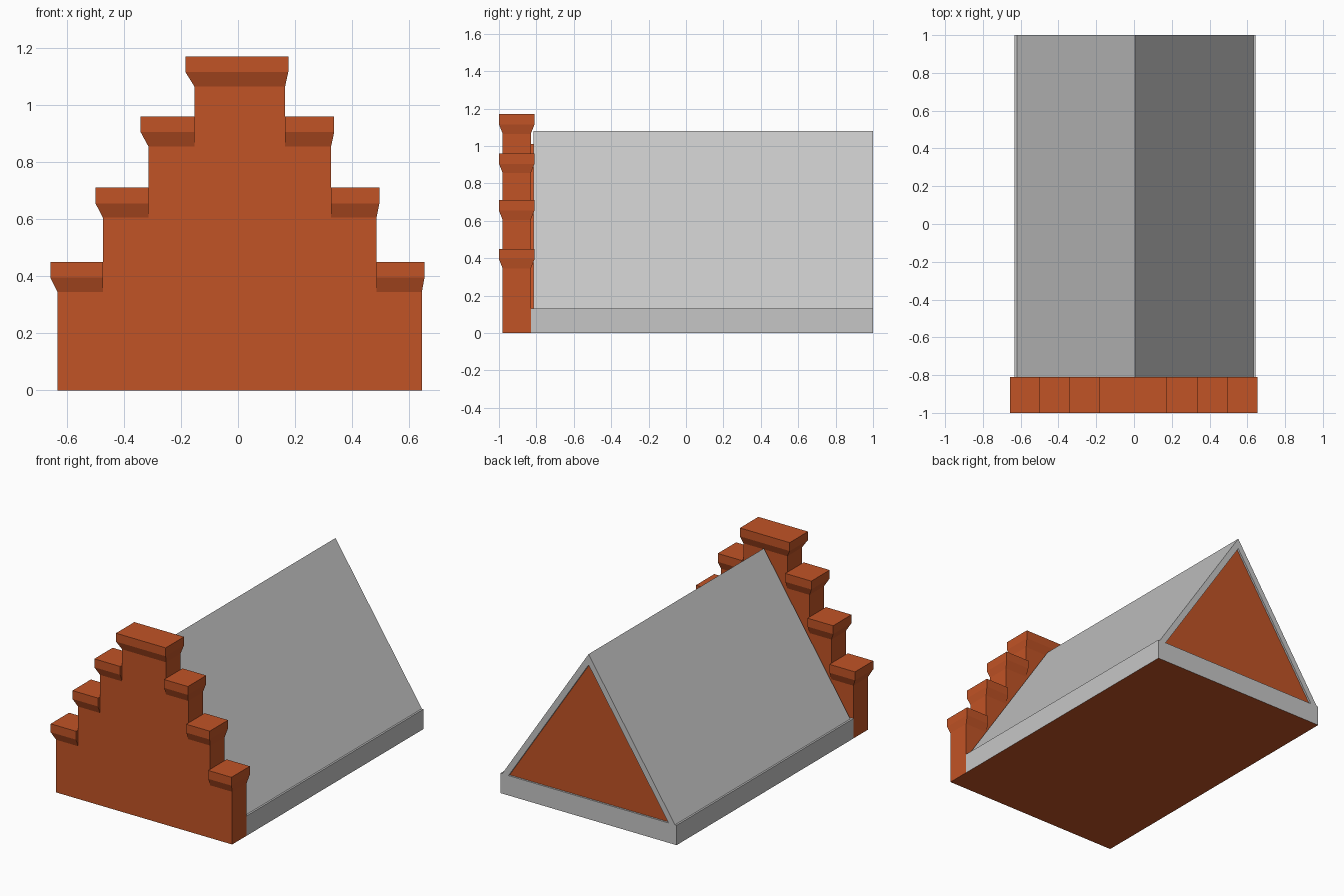
import bpy
import bmesh

cube = bpy.data.objects.get("Cube")
if cube:
    bpy.data.objects.remove(cube, do_unlink=True)


def material(name, color):
    m = bpy.data.materials.new(name)
    m.use_nodes = True
    m.diffuse_color = color
    m.node_tree.nodes["Principled BSDF"].inputs["Base Color"].default_value = color
    return m


BRICK = material("brick orange", (0.535, 0.087, 0.019, 1))
GREY = material("roof grey", (0.565, 0.565, 0.565, 1))


def finish(name, bm, *mats):
    bmesh.ops.recalc_face_normals(bm, faces=bm.faces)
    mesh = bpy.data.meshes.new(name)
    bm.to_mesh(mesh)
    bm.free()
    for m in mats:
        mesh.materials.append(m)
    obj = bpy.data.objects.new(name, mesh)
    bpy.context.collection.objects.link(obj)
    return obj


def extrude_profile(name, points, y0, y1, *mats):
    """Extrude an (x, z) outline along y."""
    bm = bmesh.new()
    face = bm.faces.new([bm.verts.new((x, y0, z)) for x, z in points])
    ext = bmesh.ops.extrude_face_region(bm, geom=[face])["geom"]
    moved = [v for v in ext if isinstance(v, bmesh.types.BMVert)]
    bmesh.ops.translate(bm, verts=moved, vec=(0, y1 - y0, 0))
    return finish(name, bm, *mats)


def loft(name, rings, mat):
    """Stack rectangles (x0, x1, y0, y1, z) into a closed solid."""
    bm = bmesh.new()
    loops = [[bm.verts.new(p) for p in
              ((a, c, z), (b, c, z), (b, d, z), (a, d, z))]
             for a, b, c, d, z in rings]
    for low, high in zip(loops, loops[1:]):
        for i in range(4):
            j = (i + 1) % 4
            bm.faces.new((low[i], low[j], high[j], high[i]))
    bm.faces.new(loops[0])
    bm.faces.new(loops[-1])
    return finish(name, bm, mat)


CX = 0.006                      # wall and roof axis
FRONT, REAR = -0.98, -0.83      # gable wall faces
# (wall half width, cap half width, cap top height)
STEPS = [(0.638, 0.655, 0.45), (0.479, 0.497, 0.71),
         (0.32, 0.339, 0.96), (0.159, 0.18, 1.17)]

# Stepped gable wall
right = [(STEPS[0][0], 0)]
for i, (w, _, top) in enumerate(STEPS):
    if i:
        right.append((w, STEPS[i - 1][2] - 0.06))
    right.append((w, top - 0.06))
outline = [(CX + x, z) for x, z in right] + [(CX - x, z) for x, z in reversed(right)]
extrude_profile("gable_wall", outline, FRONT, REAR, BRICK)


# Flared coping caps on each step
def cap(name, low, high, top):
    loft(name, [(*low, FRONT, REAR, top - 0.105),
                (*high, -1, -0.81, top - 0.055),
                (*high, -1, -0.81, top)], BRICK)


for i, (w, c, top) in enumerate(STEPS[:-1]):
    inner = STEPS[i + 1][0]
    for side, label in ((-1, "right"), (1, "left")):
        edge = CX + side * inner
        low = sorted((edge, CX + side * w))
        high = sorted((edge, side * c - 0.002))
        cap(f"step_cap_{i + 1}_{label}", low, high, top)
w, c, top = STEPS[-1]
cap("top_cap", (CX - w, CX + w), (-c - 0.004, c - 0.004), top)

# Base band, with a brick underside
EAVE, RIDGE = 0.13, 1.08
band = extrude_profile("base_band", [(CX - 0.638, 0), (CX + 0.638, 0),
                                     (CX + 0.638, EAVE), (CX - 0.638, EAVE)],
                       REAR, 1, GREY, BRICK)
for p in band.data.polygons:
    p.material_index = 1 if p.normal.z < -0.5 else 0

# Roof shell and the recessed brick attic inside it
OUT, INN, PEAK = 0.626, 0.58, 1.01
extrude_profile("roof_shell", [(CX - OUT, EAVE), (CX, RIDGE), (CX + OUT, EAVE),
                               (CX + INN, EAVE), (CX, PEAK), (CX - INN, EAVE)],
                -0.815, 1, GREY)
extrude_profile("attic_core", [(CX - INN, EAVE), (CX, PEAK), (CX + INN, EAVE)],
                REAR, 0.988, BRICK)
